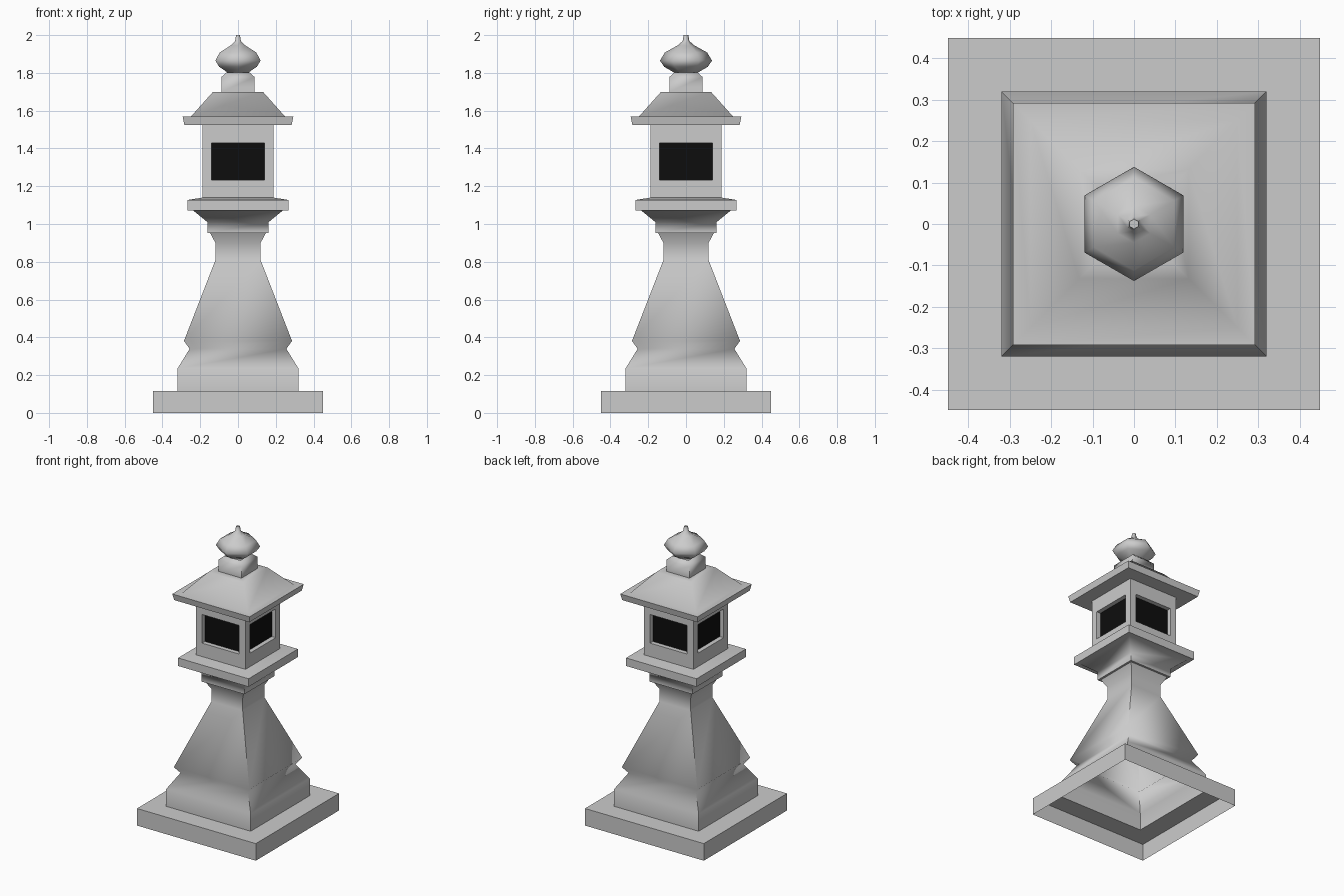
import bpy, bmesh, math

if "Cube" in bpy.data.objects:
    bpy.data.objects.remove(bpy.data.objects["Cube"])


def finish(bm, name, angle):
    mesh = bpy.data.meshes.new(name)
    bm.to_mesh(mesh)
    bm.free()
    ob = bpy.data.objects.new(name, mesh)
    bpy.context.collection.objects.link(ob)
    bpy.ops.object.select_all(action='DESELECT')
    ob.select_set(True)
    bpy.context.view_layer.objects.active = ob
    bpy.ops.object.shade_smooth_by_angle(angle=math.radians(angle))
    return ob


def shell(profile, sides=4, start=45, scale=math.sqrt(2), cap=False):
    """Open shell through (half width, height) points, listed bottom to top."""
    bm = bmesh.new()
    rings = []
    for r, z in profile:
        ring = []
        for i in range(sides):
            a = math.radians(start + 360 * i / sides)
            ring.append(bm.verts.new((r * scale * math.cos(a), r * scale * math.sin(a), z)))
        rings.append(ring)
    for lo, hi in zip(rings, rings[1:]):
        for i in range(sides):
            j = (i + 1) % sides
            bm.faces.new((lo[i], lo[j], hi[j], hi[i]))
    if cap:
        bm.faces.new(rings[-1])
    bm.normal_update()
    return bm


# Base slab and tapered pedestal, open underneath
finish(shell([(.45, 0), (.45, .117), (.32, .117), (.32, .235), (.256, .339),
              (.286, .381), (.118, .813), (.118, .897), (.148, .953)]), "pedestal", 72)

# Flared platform under the lantern
finish(shell([(.148, .953), (.162, .953), (.162, 1.01), (.238, 1.072), (.267, 1.072),
              (.267, 1.127), (.188, 1.14)]), "platform", 72)

# Lantern house with a recessed dark window on each side
bm = shell([(.188, 1.14), (.188, 1.525)])
walls = list(bm.faces)
bmesh.ops.inset_individual(bm, faces=walls, thickness=.068)
for f in walls:
    mid = f.calc_center_median().z
    for v in f.verts:
        v.co.z = 1.232 if v.co.z < mid else 1.428
bmesh.ops.inset_individual(bm, faces=walls, thickness=0, depth=-.03)
for f in walls:
    f.material_index = 1
house = finish(bm, "lantern_house", 72)
dark = bpy.data.materials.new("window_dark")
dark.diffuse_color = (.004, .004, .004, 1)
dark.use_nodes = True
dark.node_tree.nodes["Principled BSDF"].inputs["Base Color"].default_value = dark.diffuse_color
house.data.materials.append(None)
house.data.materials.append(dark)

# Roof with eave and square neck
finish(shell([(.188, 1.525), (.284, 1.525), (.293, 1.568), (.25, 1.568), (.132, 1.70),
              (.088, 1.70), (.088, 1.778), (.06, 1.803)]), "roof", 72)

# Six-sided finial
finish(shell([(.06, 1.80), (.115, 1.832), (.138, 1.865), (.112, 1.908), (.045, 1.945),
              (.018, 1.968), (.012, 2.0)], sides=6, start=90, scale=1, cap=True), "finial", 72)
